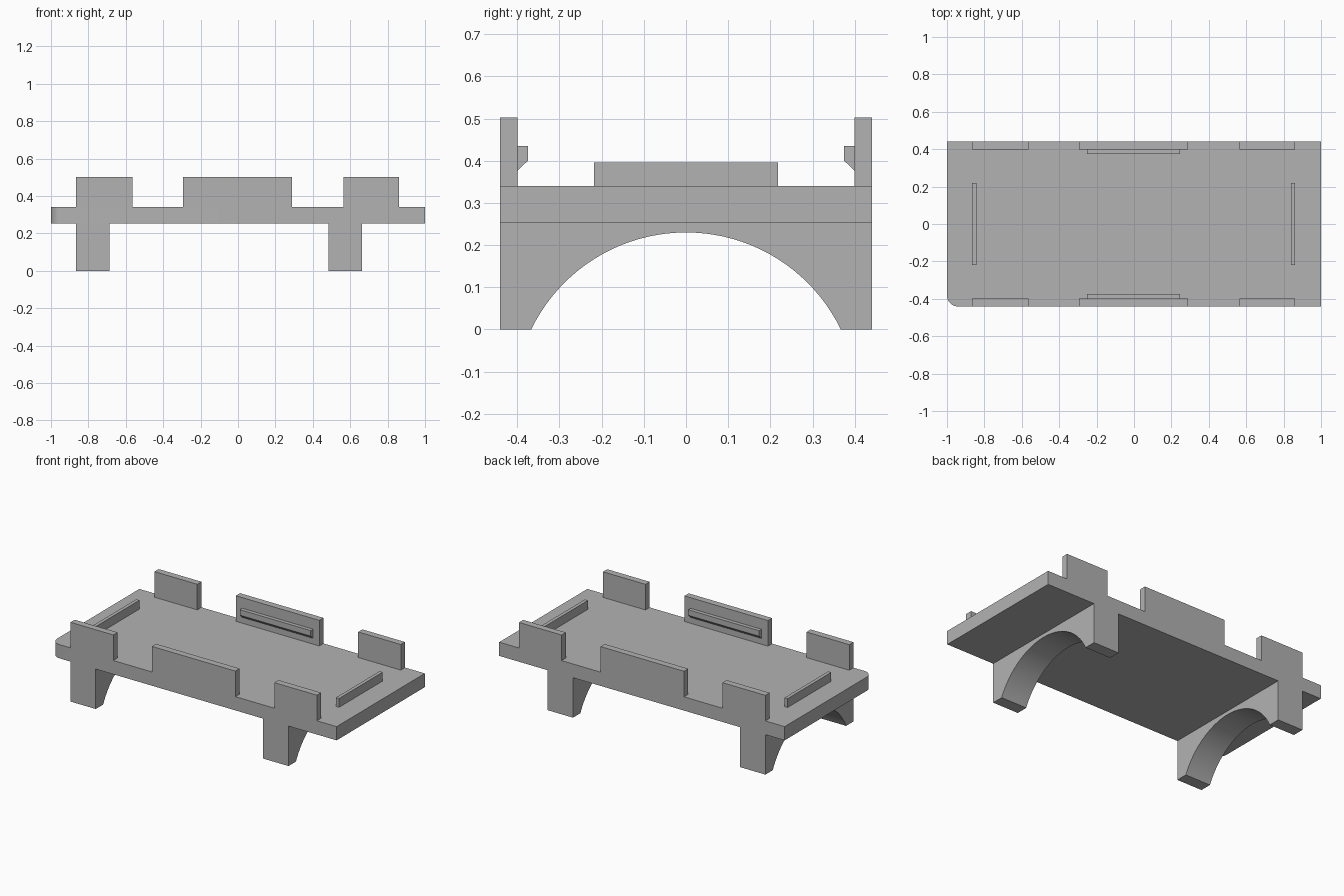
import bpy
import bmesh
from math import sin, cos, asin, pi
from mathutils import Vector

cube = bpy.data.objects.get("Cube")
if cube:
    bpy.data.objects.remove(cube)

GREY = 0.448
grey = bpy.data.materials.new("plain grey")
grey.use_nodes = True
grey.diffuse_color = (GREY, GREY, GREY, 1)
grey.node_tree.nodes["Principled BSDF"].inputs["Base Color"].default_value = (GREY, GREY, GREY, 1)

HALF = 0.441               # half depth of the tray
BOTTOM, TOP = 0.253, 0.34  # deck heights
WALL = 0.399               # inner face of the side tabs


def prism(name, points, offset, smooth=False):
    """Extrude a flat outline of 3D points along offset."""
    bm = bmesh.new()
    face = bm.faces.new([bm.verts.new(p) for p in points])
    result = bmesh.ops.extrude_face_region(bm, geom=[face], use_keep_orig=True)
    moved = [v for v in result["geom"] if isinstance(v, bmesh.types.BMVert)]
    bmesh.ops.translate(bm, verts=moved, vec=Vector(offset))
    bmesh.ops.recalc_face_normals(bm, faces=bm.faces)
    mesh = bpy.data.meshes.new(name)
    bm.to_mesh(mesh)
    bm.free()
    mesh.materials.append(grey)
    obj = bpy.data.objects.new(name, mesh)
    bpy.context.collection.objects.link(obj)
    if smooth:
        bpy.ops.object.select_all(action='DESELECT')
        obj.select_set(True)
        bpy.context.view_layer.objects.active = obj
        bpy.ops.object.shade_smooth_by_angle()
    return obj


def box(name, x0, x1, y0, y1, z0, z1):
    outline = [(x0, y0, z0), (x1, y0, z0), (x1, y1, z0), (x0, y1, z0)]
    return prism(name, outline, (0, 0, z1 - z0))


# Deck with a single rounded corner
R = 0.06
corner = [(-1 + R - R * cos(t), -HALF + R - R * sin(t), BOTTOM)
          for t in (pi / 2 * i / 12 for i in range(13))]
prism("deck", corner + [(1, -HALF, BOTTOM), (1, HALF, BOTTOM), (-1, HALF, BOTTOM)],
      (0, 0, TOP - BOTTOM), smooth=True)

# Arched supports
FOOT, RISE = 0.367, 0.23
radius = (FOOT ** 2 + RISE ** 2) / (2 * RISE)
half_angle = asin(FOOT / radius)
STEPS = 40
for name, x0, x1 in (("right_arch", -0.865, -0.688), ("left_arch", 0.483, 0.663)):
    arc = []
    for i in range(STEPS + 1):
        a = half_angle * (2 * i / STEPS - 1)
        arc.append((x0, radius * sin(a), max(0, RISE - radius + radius * cos(a))))
    frame = [(x0, HALF, 0), (x0, HALF, BOTTOM), (x0, -HALF, BOTTOM), (x0, -HALF, 0)]
    prism(name, arc + frame, (x1 - x0, 0, 0), smooth=True)

# Side tabs and wedge-shaped catches, front and back
for side, s in (("front", -1), ("back", 1)):
    for tab, x0, x1 in (("right", -0.865, -0.565), ("middle", -0.295, 0.29), ("left", 0.563, 0.861)):
        box(f"{side}_{tab}_tab", x0, x1, min(s * WALL, s * HALF), max(s * WALL, s * HALF), TOP, 0.502)
    catch = [(WALL, 0.377), (WALL, 0.435), (0.375, 0.435), (0.375, 0.4)]
    prism(f"{side}_catch", [(-0.25, s * y, z) for y, z in catch], (0.497, 0, 0))

# Low end ridges on the deck
for name, x0, x1 in (("right_ridge", -0.865, -0.843), ("left_ridge", 0.839, 0.861)):
    box(name, x0, x1, -0.218, 0.218, TOP, 0.396)
